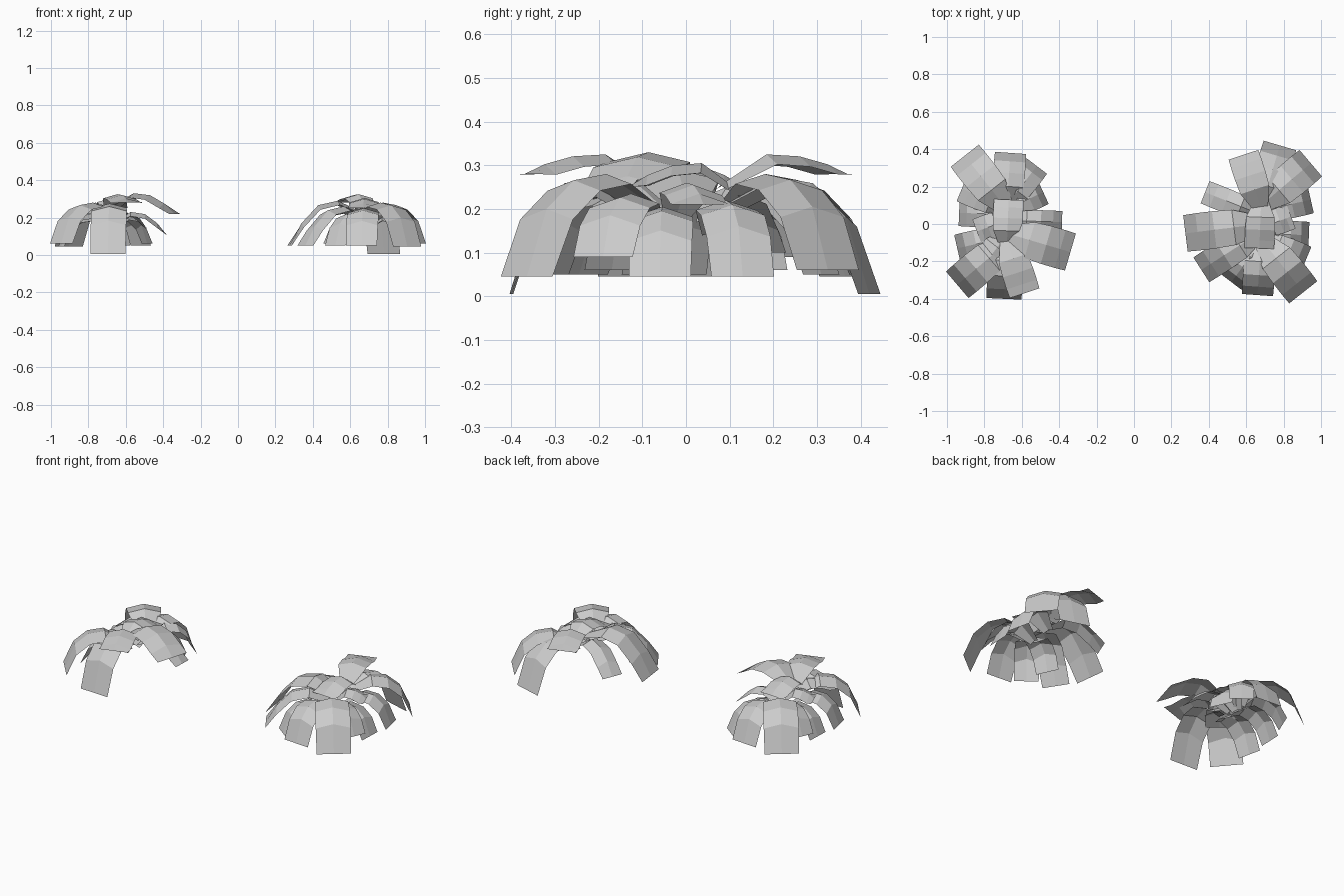
import bpy, bmesh
from mathutils import Vector

# how far along the leaf each cross-section sits, and its width factor
T = [0.0, 0.36, 0.62, 0.84, 1.0]
W = [0.45, 0.95, 1.0, 1.0, 0.98]
STEEP = [0.6, 0.0, 0.06, 0.34, 1.0]    # hanging leaf
FLAT = [0.6, 0.0, 0.1, 0.5, 1.0]       # spreading leaf


def add_leaf(bm, base, tip, width, top, end, drop):
    """Folded strip leaf, bent down from its top height to its end height."""
    base, tip = Vector(base), Vector(tip)
    axis = tip - base
    side = Vector((-axis.y, axis.x)).normalized()
    rows = []
    for i, (t, w, d) in enumerate(zip(T, W, drop)):
        p = base + axis * t
        z = top - 0.07 if i == 0 else top - (top - end) * d
        fold = 0.0 if i == 4 else 0.024 * w
        row = []
        for s in (-1, 0, 1):
            q = p + side * (s * w * width / 2)
            row.append(bm.verts.new((q.x, q.y, z - abs(s) * fold)))
        rows.append(row)
    for a, b in zip(rows, rows[1:]):
        for k in range(2):
            bm.faces.new((a[k], b[k], b[k + 1], a[k + 1]))


# base y, tip x, tip y, width, top height, end height, shape
SHARED = [
    (0.08, 0.585, 0.37, 0.17, 0.325, 0.28, FLAT),
    (0.10, 0.945, 0.325, 0.19, 0.28, 0.06, STEEP),
    (0.07, 0.945, 0.13, 0.15, 0.22, 0.045, STEEP),
    (-0.05, 0.935, -0.06, 0.145, 0.205, 0.045, STEEP),
    (-0.09, 0.92, -0.19, 0.15, 0.235, 0.09, STEEP),
    (-0.08, 0.905, -0.365, 0.195, 0.28, 0.045, STEEP),
    (-0.10, 0.66, -0.38, 0.17, 0.25, 0.05, STEEP),
    (-0.10, 0.52, -0.31, 0.14, 0.23, 0.05, STEEP),
    (-0.08, 0.485, -0.17, 0.14, 0.21, 0.06, STEEP),
    (0.13, 0.67, -0.13, 0.16, 0.305, 0.25, FLAT),
    (-0.02, 0.84, 0.04, 0.14, 0.26, 0.21, FLAT),
]
RIGHT = [
    (0.08, 0.78, 0.42, 0.185, 0.275, 0.005, STEEP),
    (0.00, 0.275, -0.05, 0.20, 0.29, 0.05, FLAT),
    (-0.04, 0.36, -0.245, 0.16, 0.26, 0.05, FLAT),
    (0.05, 0.38, 0.17, 0.13, 0.25, 0.10, FLAT),
]
# the left clump is the right one turned half round, with its own inner leaves
LEFT = [
    (0.08, 0.695, 0.40, 0.19, 0.275, 0.005, STEEP),
    (0.05, 0.34, 0.15, 0.21, 0.33, 0.22, FLAT),
    (-0.02, 0.385, -0.01, 0.12, 0.23, 0.11, FLAT),
    (0.06, 0.82, 0.24, 0.16, 0.27, 0.22, FLAT),
]


def build_clump(name, leaves, sign):
    bm = bmesh.new()
    for by, x, y, w, top, end, drop in leaves:
        add_leaf(bm, (sign * 0.68, sign * by), (sign * x, sign * y), w, top, end, drop)
    bm.normal_update()
    for f in bm.faces:
        if f.normal.z < 0:
            f.normal_flip()
    me = bpy.data.meshes.new(name)
    bm.to_mesh(me)
    bm.free()
    bpy.context.collection.objects.link(bpy.data.objects.new(name, me))


build_clump("right_leaf_clump", SHARED + RIGHT, 1)
build_clump("left_leaf_clump", SHARED + LEFT, -1)
